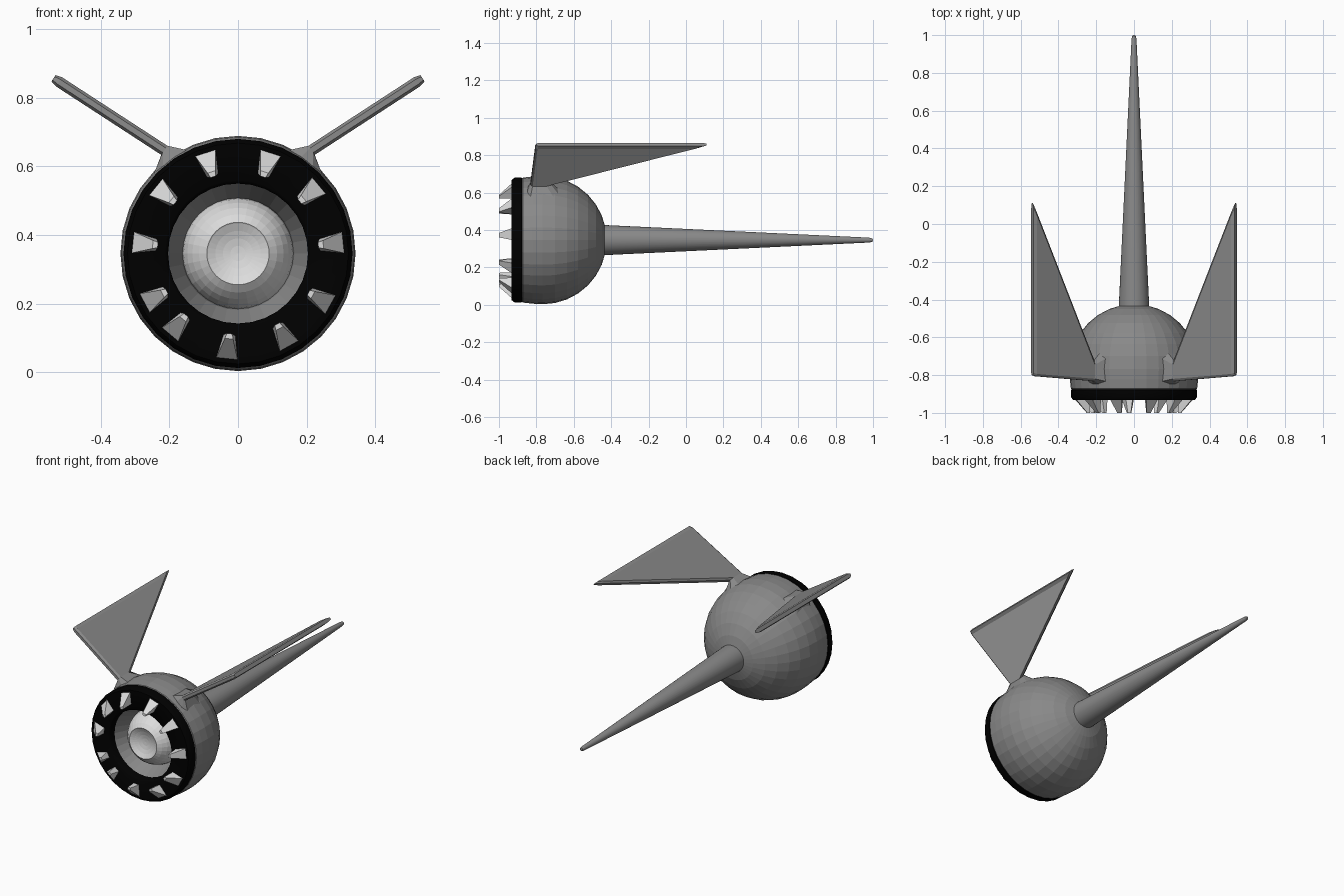
import bpy, bmesh, math
from mathutils import Vector, Matrix

if "Cube" in bpy.data.objects:
    bpy.data.objects.remove(bpy.data.objects["Cube"])

CZ = 0.346            # height of the main axis
CY, R = -0.767, 0.343  # centre and radius of the hull ball


def material(name, c):
    m = bpy.data.materials.new(name)
    m.diffuse_color = (c, c, c, 1)
    m.use_nodes = True
    m.node_tree.nodes["Principled BSDF"].inputs["Base Color"].default_value = m.diffuse_color
    return m


GREY = material("hull grey", 0.25)
BLACK = material("black", 0.0)
LIGHT = material("light grey", 0.72)


def finish(bm, name, mat, smooth=None):
    bmesh.ops.remove_doubles(bm, verts=bm.verts, dist=1e-5)
    bmesh.ops.recalc_face_normals(bm, faces=bm.faces)
    me = bpy.data.meshes.new(name)
    bm.to_mesh(me)
    bm.free()
    me.materials.append(mat)
    ob = bpy.data.objects.new(name, me)
    bpy.context.collection.objects.link(ob)
    if smooth:
        bpy.ops.object.select_all(action='DESELECT')
        ob.select_set(True)
        bpy.context.view_layer.objects.active = ob
        bpy.ops.object.shade_smooth_by_angle(angle=math.radians(smooth))
    return ob


def lathe(name, profile, mat, steps=32, smooth=None):
    """Spin (radius, y) points round the main axis."""
    bm = bmesh.new()
    vs = [bm.verts.new((r, y, CZ)) for r, y in profile]
    es = [bm.edges.new(p) for p in zip(vs, vs[1:])]
    bmesh.ops.spin(bm, geom=vs + es, cent=(0, 0, CZ), axis=(0, 1, 0),
                   angle=math.tau, steps=steps)
    return finish(bm, name, mat, smooth)


def loft(bm, sections):
    """Skin a list of equal-length point loops and cap both ends."""
    loops = [[bm.verts.new(p) for p in s] for s in sections]
    n = len(loops[0])
    for a, b in zip(loops, loops[1:]):
        for i in range(n):
            j = (i + 1) % n
            bm.faces.new((a[i], a[j], b[j], b[i]))
    bm.faces.new(loops[0])
    bm.faces.new(loops[-1])


def arc(cy, r, a0, a1, n):
    """Arc of (radius, y) points; angle is measured from the +y pole."""
    angles = [math.radians(a0 + (a1 - a0) * i / n) for i in range(n + 1)]
    return [(r * math.sin(a), cy + r * math.cos(a)) for a in angles]


# Ball hull with a conical front socket
lathe("hull", arc(CY, R, 0, 90, 8) +
      [(0.34, -0.82), (0.334, -0.872), (0.322, -0.885), (0.205, -0.885),
       (0.165, -0.80), (0.15, -0.74), (0, -0.74)], GREY)

# Black front ring
lathe("front_ring", [(0.204, -0.87), (0.322, -0.87), (0.334, -0.88), (0.334, -0.916),
                     (0.322, -0.932), (0.214, -0.932), (0.204, -0.922), (0.204, -0.87)],
      BLACK, smooth=50)

# Socket ball with a shallow dish in its front
dish = [(0.088 * t, -0.878 - 0.023 * t * t) for t in (1, 0.75, 0.5, 0.25, 0)]
lathe("socket_ball", arc(-0.768, 0.163, 0, 146, 14) + dish, LIGHT)

# Long tail spike
lathe("tail_spike", [(0, -0.46), (0.081, -0.46), (0.08, -0.425), (0.013, 0.98),
                     (0.009, 0.996), (0, 1.0)], GREY, smooth=40)

# Tapered teeth round the ring
bm = bmesh.new()
for deg in (108, 72, 40, 6, -29, -61, -96, -130, -152, 174, 141):
    rot = Matrix.Translation((0, 0, CZ)) @ Matrix.Rotation(-math.radians(deg), 4, 'Y')
    base = [(0.24, -0.018), (0.314, -0.033), (0.314, 0.033), (0.24, 0.018)]
    tip = [(0.235, -0.008), (0.25, -0.012), (0.25, 0.012), (0.235, 0.008)]
    loft(bm, [[rot @ Vector((r, y, w)) for r, w in quad]
              for quad, y in ((base, -0.925), (tip, -1.0))])
finish(bm, "teeth", LIGHT)


# Bevelled triangular wings on flared roots
def wing_section(t, y0, y1, in0, in1, half):
    """Eight-sided slice of the wing at fraction t from root to tip."""
    c = Vector((0.215, 0.647)).lerp(Vector((0.538, 0.857)), t)
    n = Vector((-0.549, 0.836)) * half
    ys = [(y0, -0.5), (y0, 0.5), (y0 + in0, 1), (y1 - in1, 1),
          (y1, 0.5), (y1, -0.5), (y1 - in1, -1), (y0 + in0, -1)]
    return [Vector((c.x + n.x * k, y, c.y + n.y * k)) for y, k in ys]


def root_patch():
    """Eight points just under the hull surface where the wing flares out."""
    pts = []
    for deg, y in ((42, -0.85), (33, -0.85), (25, -0.835), (26, -0.71),
                   (33, -0.68), (42, -0.68), (49, -0.70), (50, -0.835)):
        r = math.sqrt(R * R - (y - CY) ** 2) - 0.006
        a = math.radians(deg)
        pts.append(Vector((r * math.sin(a), y, CZ + r * math.cos(a))))
    return pts


sections = [root_patch(),
            wing_section(0, -0.832, -0.72, 0.012, 0.025, 0.016),
            wing_section(0.95, -0.806, 0.07, 0.012, 0.025, 0.016),
            wing_section(1, -0.80, 0.11, 0.012, 0.025, 0.011)]
for side, name in ((1, "right_wing"), (-1, "left_wing")):
    bm = bmesh.new()
    loft(bm, [[Vector((p.x * side, p.y, p.z)) for p in s] for s in sections])
    wing = finish(bm, name, GREY)
    # Light underside panel
    wing.data.materials.append(LIGHT)
    for f in wing.data.polygons:
        if f.normal.z < -0.5 and f.area > 0.05:
            f.material_index = 1
